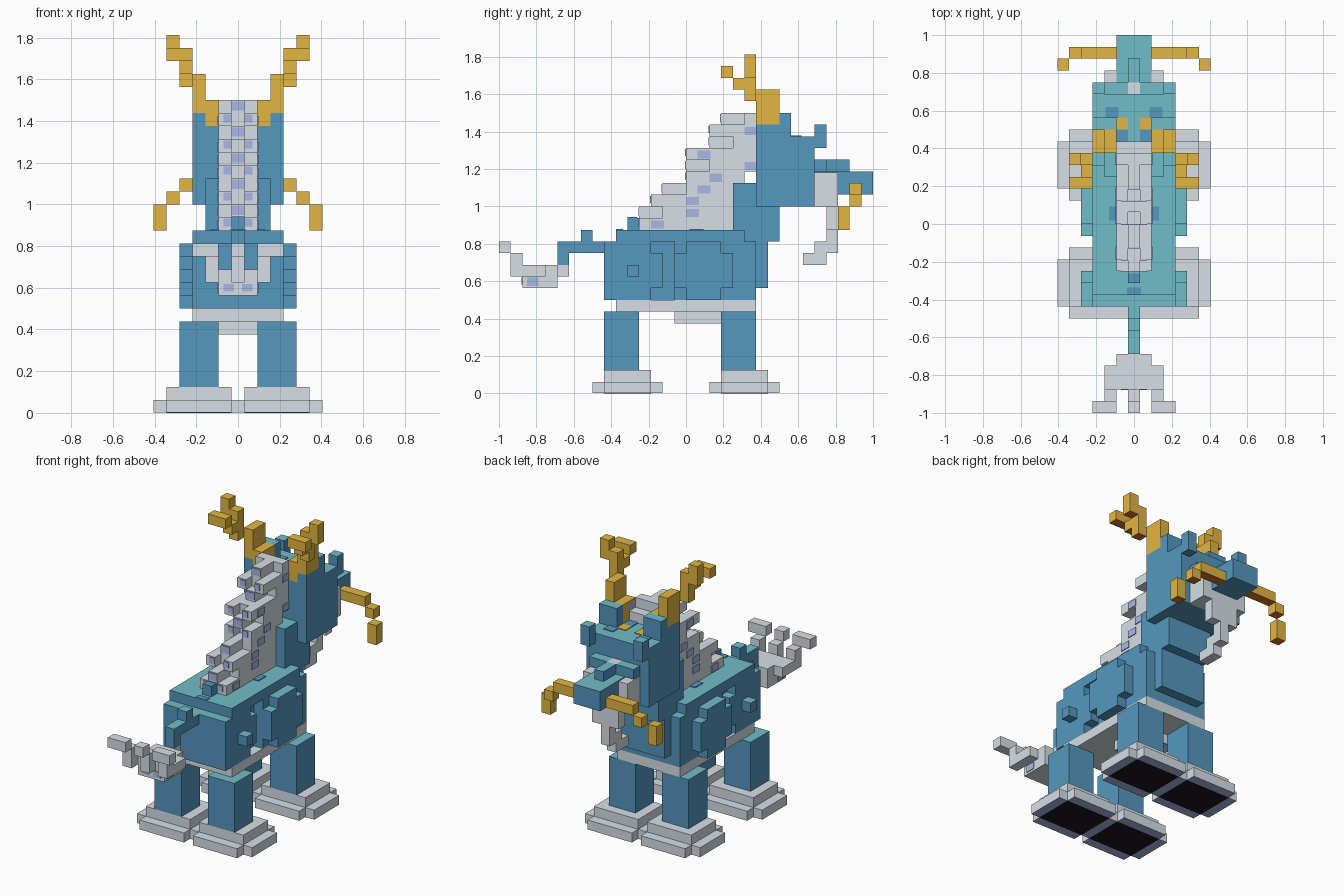
import bpy
import bmesh

if "Cube" in bpy.data.objects:
    bpy.data.objects.remove(bpy.data.objects["Cube"], do_unlink=True)

UNIT = 1 / 16          # size of one building block


def material(name, rgb):
    mat = bpy.data.materials.new(name)
    mat.use_nodes = True
    colour = (*rgb, 1)
    mat.diffuse_color = colour
    mat.node_tree.nodes["Principled BSDF"].inputs["Base Color"].default_value = colour
    return mat


blue = material("scale_blue", (.09, .31, .52))
teal = material("back_teal", (.165, .51, .58))
grey = material("hair_grey", (.68, .74, .79))
lilac = material("hair_lilac", (.43, .51, .86))
gold = material("horn_gold", (.77, .47, .055))
brown = material("horn_brown", (.66, .18, .02))
black = material("sole_black", (.012, .008, .012))

# Each skin lists the colour of the sides, the top and the underside
scales = (blue, teal, blue)
hair = (grey, grey, grey)
paw = (grey, grey, lilac)
horn = (gold, gold, brown)


def mid(half, *rest):
    """One block centred on the middle column, reaching half columns each way."""
    return [(-half - .5, half + .5, *rest)]


def pair(inner, outer, *rest):
    """Two mirrored blocks, between two column numbers out from the middle."""
    a, b = inner + .5, outer + .5
    return [(a, b, *rest), (-b, -a, *rest)]


def build(name, skin, *groups):
    """Join blocks of (x0, x1, y0, y1, z0, z1) into one object."""
    bm = bmesh.new()
    for group in groups:
        for x0, x1, y0, y1, z0, z1 in group:
            made = bmesh.ops.create_cube(bm, size=1)["verts"]
            for v in made:
                v.co.x = UNIT * (x1 if v.co.x > 0 else x0)
                v.co.y = UNIT * (y1 if v.co.y > 0 else y0)
                v.co.z = UNIT * (z1 if v.co.z > 0 else z0)
    bm.normal_update()
    for face in bm.faces:
        up = face.normal.z
        face.material_index = 1 if up > .5 else 2 if up < -.5 else 0
    mesh = bpy.data.meshes.new(name)
    bm.to_mesh(mesh)
    bm.free()
    for mat in skin:
        mesh.materials.append(mat)
    obj = bpy.data.objects.new(name, mesh)
    bpy.context.collection.objects.link(obj)
    return obj


# Legs and stepped paws, one mirrored pair at each end
for end, start, leg in (("hind", -8, -7), ("front", 2, 3)):
    build(end + "_legs", scales, pair(1, 4, leg, leg + 3, 2, 7))
    build(end + "_paws", paw,
          pair(0, 5, start, start + 6, .03, 1),
          pair(-1, 6, start + 1, start + 5, .03, 1),
          pair(0, 5, start + 1, start + 5, 1, 2))
    build(end + "_soles", (black,) * 3, pair(0, 5, start + 1, start + 5, 0, .03))

# Belly
build("belly", hair, mid(3, -6, 6, 7, 8), mid(1, -1, 3, 6, 7))

# Trunk with haunches, shoulders and chest
build("body", scales,
      mid(2, -6, 6, 8, 13),
      mid(3, -6, 5, 13, 14),
      mid(3, -7, -3, 8, 13),
      mid(3, -3, -2, 9, 12),
      mid(3, -1, 6, 8, 13),
      mid(2, 6, 7, 9, 13),
      pair(3, 4, -1, 4, 9, 12),
      pair(3, 4, 0, 3, 8, 13),
      pair(3, 4, -5, -4, 10, 11),
      mid(0, -5, -4, 14, 15))
build("back_spots", (blue,) * 3,
      pair(1, 1.6, .3, 1.5, 14, 14.08),
      mid(.1, -6, -5.4, 14, 14.08),
      mid(0, -5, -4.2, 15, 15.08))

# Neck and head
build("neck", scales, mid(2, 4, 6, 13, 18), mid(2, 6, 8, 13, 16))
build("head", scales, mid(3, 6, 11, 16, 22))
build("ears", scales, pair(2, 3, 6, 8, 22, 23), pair(1, 3, 8, 9, 22, 24))
build("brows", scales, pair(2, 3, 11, 12, 21, 23))
build("head_spots", (blue,) * 3,
      pair(.8, 1.9, 9, 9.9, 22, 22.08),
      pair(0, 1, 7, 8, 22, 22.08))
build("horn_roots", (gold,) * 3, pair(0, 1, 8, 9, 22, 22.08))
build("snout", scales,
      mid(1, 11, 14, 18, 19),
      mid(1, 13, 16, 17, 19),
      mid(0, 12, 14, 19, 20),
      pair(0, 2, 11, 12, 19, 20))

# Muzzle and beard
build("muzzle", hair, mid(2, 11, 13, 16, 18.9), mid(0, 11, 12, 19, 20))
build("beard", hair,
      mid(1, 12, 13, 14, 16),
      mid(0, 12, 13, 12, 14),
      mid(0, 11, 12, 11, 13),
      mid(0, 10, 11, 11, 12))

# Whiskers drooping outwards
build("whiskers", horn,
      pair(1, 4, 14, 15, 17, 18),
      pair(4, 5, 14, 15, 16, 17),
      pair(5, 6, 13, 14, 14, 16))

# Branching antlers
build("antlers", horn,
      pair(1, 2, 6, 8, 22, 24),
      pair(2, 3, 6, 8, 23, 26),
      pair(3, 4, 5, 6, 25, 28),
      pair(3, 4, 4, 5, 26, 27),
      pair(3, 5, 3, 4, 27, 28),
      pair(4, 5, 5, 6, 27, 29))

# Mane climbing the neck in steps: rear and front edge of each layer.
# The outer tufts and the middle ridge take turns reaching furthest back.
layers = [(-4, 4), (-4, 4), (-3, 4), (-2, 4), (0, 5),
          (0, 6), (0, 6), (2, 6), (2, 7), (3, 6)]
mane, streaks = [], []
for i, (rear, front) in enumerate(layers):
    z = 14 + i
    ridge_leads = i % 2
    ridge = rear if ridge_leads else rear + 1
    tuft = rear + 2 if ridge_leads else rear
    mane += mid(0, ridge, front, z, z + 1)
    mane += pair(0, 1, tuft, front, z, z + 1)
    # Lilac streaks as thin plates on the sides and backs of the locks
    y = tuft + 1 + i % 3
    streaks += pair(1, 1.08, y, y + 1.1, z + .1, z + .8)
    if ridge_leads:
        streaks += mid(0, rear - .08, rear, z + .2, z + .9)
    else:
        streaks += pair(0, .6, rear - .08, rear, z + .3, z + .9)
build("mane", hair, mane)
build("mane_streaks", (lilac,) * 3, streaks)

# Tail and its three-pronged tuft
build("tail", scales,
      mid(0, -11, -6, 12, 13),
      mid(0, -11, -10, 11, 12),
      mid(0, -9, -8, 13, 14))
build("tail_tuft", hair,
      mid(0, -11, -10, 10, 11),
      mid(1, -12, -11, 10, 11),
      mid(1, -14, -11, 9, 10),
      mid(2, -14, -12, 10, 11),
      pair(1, 2, -15, -14, 10, 12),
      pair(1, 3, -16, -15, 12, 13),
      mid(0, -15, -14, 10, 12),
      mid(0, -16, -15, 12, 13))
build("tail_streaks", (lilac,) * 3,
      pair(1, 1.08, -13.6, -12.6, 9.2, 9.9),
      pair(-.2, .6, -14.08, -14, 9.3, 9.9))
